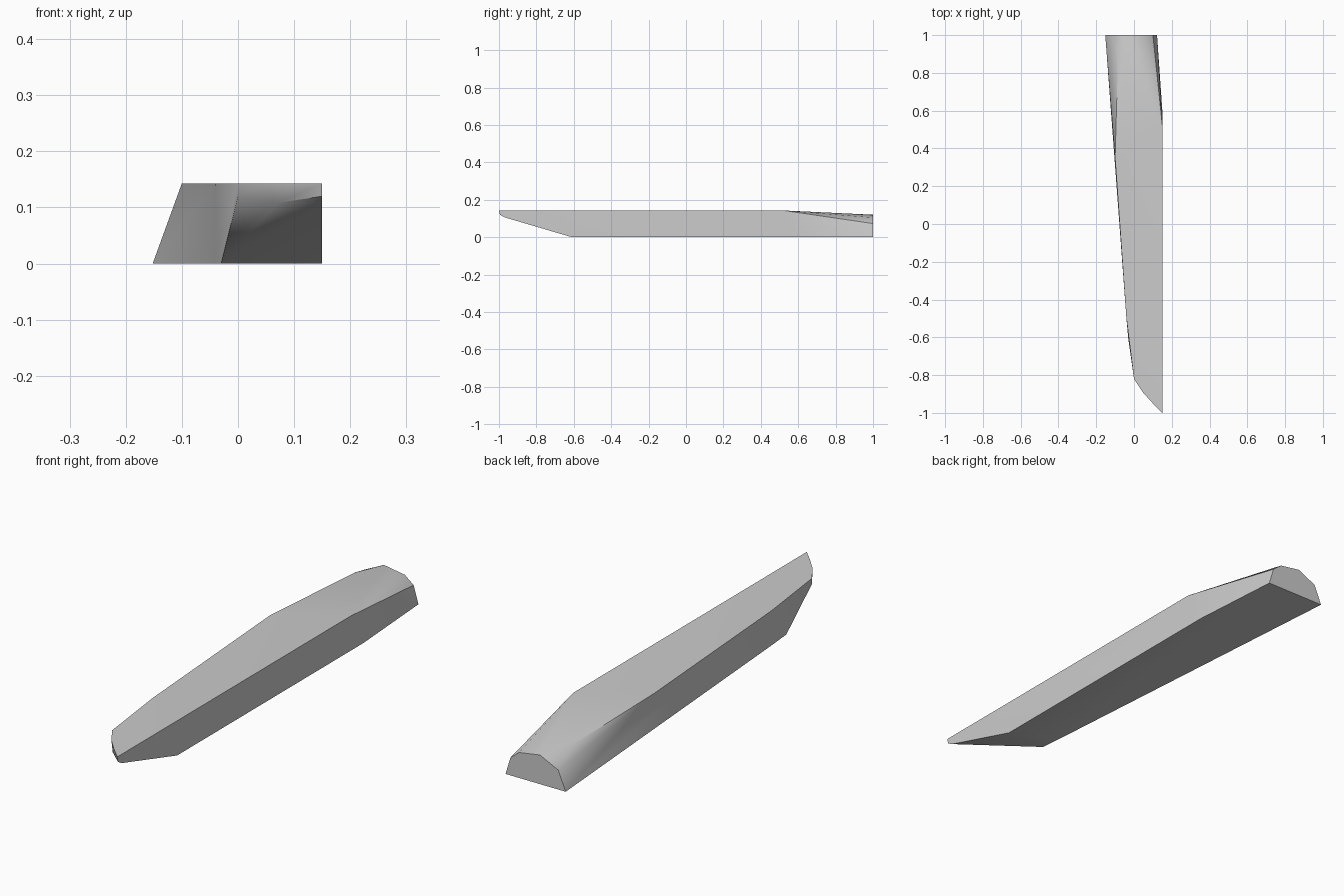
import bpy, bmesh, math

cube = bpy.data.objects.get("Cube")
if cube:
    bpy.data.objects.remove(cube, do_unlink=True)

HEIGHT = 0.143

grey = bpy.data.materials.new("plain_grey")
grey.use_nodes = True
colour = (0.6, 0.6, 0.6, 1)
grey.diffuse_color = colour
grey.node_tree.nodes["Principled BSDF"].inputs["Base Color"].default_value = colour

# Flat deck outline, with a rounded nose
deck = [(0.15, 0.52), (0.15, -1), (0.1, -0.95), (0.05, -0.895),
        (0, -0.82), (-0.04, -0.5), (-0.1, 0.35)]
# Flat underside outline
base = [(0.15, -0.61), (0.15, 0.6), (0.122, 1), (-0.152, 1),
        (-0.04, -0.5), (-0.03, -0.61)]
# Arched end profile in x and z
arch = [(0.1, 0.073), (0.06, 0.105), (-0.035, 0.12), (-0.118, 0.08)]
# Lower lip of the nose, and the shoulder near the arched end
extra = [(0.15, -0.995, 0.12), (0.15, -0.97, 0.106),
         (0.07, -0.915, 0.108), (0, -0.82, 0.12), (-0.085, 0.88, 0.121)]

points = [(x, y, HEIGHT) for x, y in deck]
points += [(x, y, 0) for x, y in base]
points += [(x, 1, z) for x, z in arch]
points += extra

# Convex body wrapped round the outlines
bm = bmesh.new()
for p in points:
    bm.verts.new(p)
hull = bmesh.ops.convex_hull(bm, input=bm.verts[:])
loose = [v for v in bm.verts if not v.link_faces]
bmesh.ops.delete(bm, geom=loose, context="VERTS")
bmesh.ops.dissolve_limit(bm, angle_limit=math.radians(0.5),
                         verts=bm.verts[:], edges=bm.edges[:])
bmesh.ops.recalc_face_normals(bm, faces=bm.faces[:])
mesh = bpy.data.meshes.new("tapered_body")
bm.to_mesh(mesh)
bm.free()
mesh.materials.append(grey)

body = bpy.data.objects.new("tapered_body", mesh)
bpy.context.collection.objects.link(body)
bpy.context.view_layer.objects.active = body
body.select_set(True)
bpy.ops.object.shade_smooth_by_angle(angle=math.radians(32))
